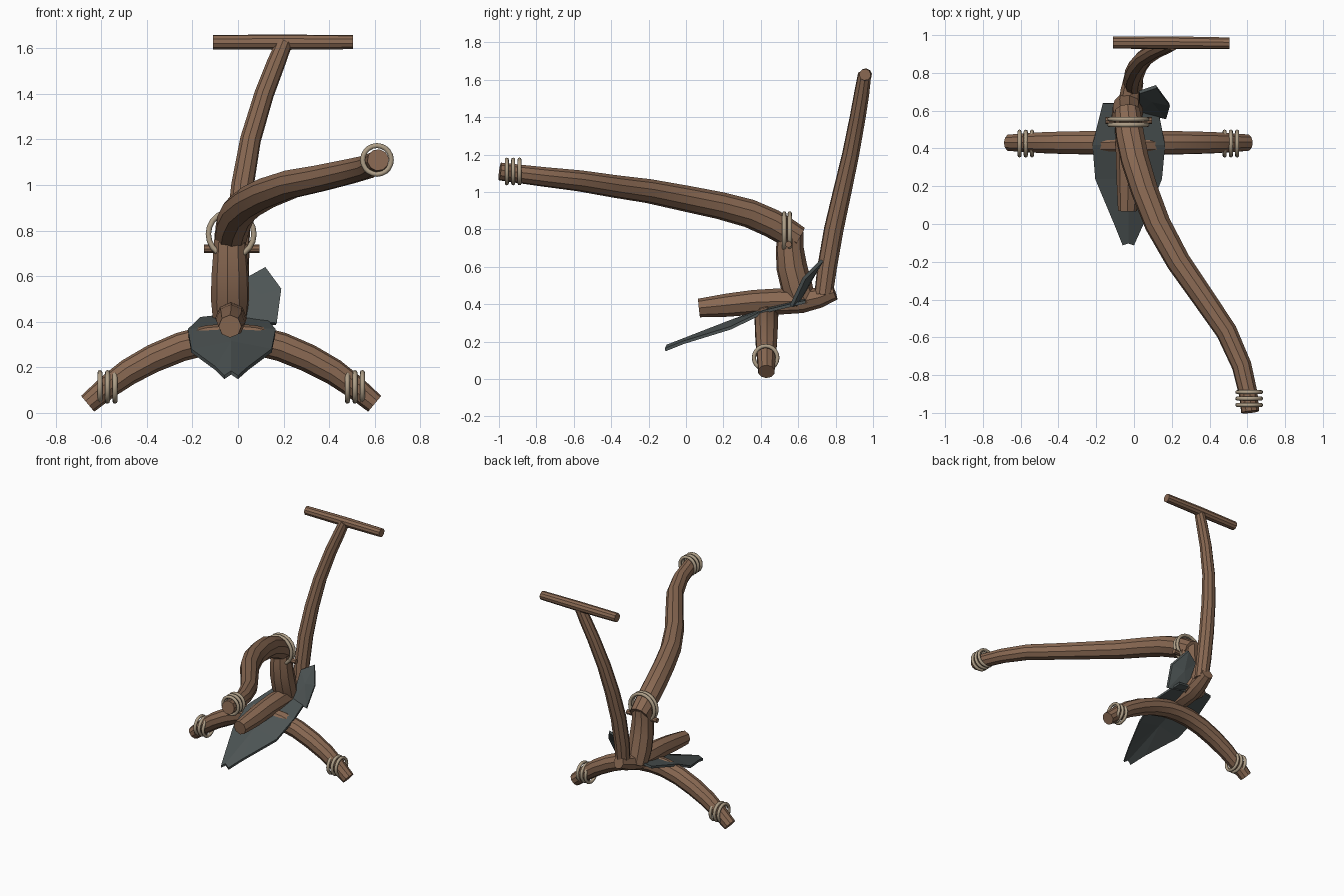
import bpy, bmesh, math
from mathutils import Vector


def material(name, col):
    m = bpy.data.materials.new(name)
    m.diffuse_color = (*col, 1)
    return m


WOOD = material("wood", (0.25, 0.14, 0.085))
IRON = material("iron", (0.075, 0.09, 0.09))
ROPE = material("rope", (0.42, 0.34, 0.24))


def finish(name, bm, mat, smooth=None):
    bmesh.ops.recalc_face_normals(bm, faces=bm.faces[:])
    me = bpy.data.meshes.new(name)
    bm.to_mesh(me)
    bm.free()
    ob = bpy.data.objects.new(name, me)
    bpy.context.collection.objects.link(ob)
    me.materials.append(mat)
    if smooth:
        bpy.ops.object.select_all(action='DESELECT')
        ob.select_set(True)
        bpy.context.view_layer.objects.active = ob
        bpy.ops.object.shade_smooth_by_angle(angle=math.radians(smooth))
    return ob


def log(name, pts, sides=10, smooth=30):
    """Tapered pole through (x, y, z, radius) points."""
    bm = bmesh.new()
    P = [Vector(p[:3]) for p in pts]
    n = len(P)
    tang = [(P[min(i + 1, n - 1)] - P[max(i - 1, 0)]).normalized() for i in range(n)]
    u = tang[0].orthogonal().normalized()
    rings = []
    for p, t, q in zip(P, tang, pts):
        u = (u - t * u.dot(t)).normalized()
        v = t.cross(u)
        rings.append([bm.verts.new(p + q[3] * (u * math.cos(a) + v * math.sin(a)))
                      for a in (2 * math.pi * k / sides for k in range(sides))])
    for a, b in zip(rings, rings[1:]):
        for k in range(sides):
            j = (k + 1) % sides
            bm.faces.new((a[k], a[j], b[j], b[k]))
    bm.faces.new(rings[0])
    bm.faces.new(rings[-1])
    return finish(name, bm, WOOD, smooth)


def ring(name, loc, axis, R, r=0.011, seg=20, sides=8):
    bm = bmesh.new()
    q = Vector((0, 0, 1)).rotation_difference(Vector(axis))
    g = []
    for i in range(seg):
        a = 2 * math.pi * i / seg
        g.append([bm.verts.new(Vector(loc) + q @ Vector((
            (R + r * math.cos(b)) * math.cos(a), (R + r * math.cos(b)) * math.sin(a), r * math.sin(b))))
            for b in (2 * math.pi * k / sides for k in range(sides))])
    for i in range(seg):
        for k in range(sides):
            a, b, j = g[i], g[(i + 1) % seg], (k + 1) % sides
            bm.faces.new((a[k], b[k], b[j], a[j]))
    return finish(name, bm, ROPE, 60)


def plate(name, outline, faces, offset):
    """Sheet metal: folded surface extruded along an offset."""
    bm = bmesh.new()
    vs = [bm.verts.new(p) for p in outline]
    fs = [bm.faces.new([vs[i] for i in f]) for f in faces]
    ex = bmesh.ops.extrude_face_region(bm, geom=fs, use_keep_orig=True)
    bmesh.ops.translate(bm, vec=offset, verts=[e for e in ex['geom'] if isinstance(e, bmesh.types.BMVert)])
    return finish(name, bm, IRON)


# sole log
log("sole", [(-0.035, 0.07, 0.38, 0.05), (-0.03, 0.22, 0.395, 0.062), (-0.03, 0.36, 0.41, 0.066),
             (-0.03, 0.5, 0.415, 0.07), (-0.025, 0.62, 0.415, 0.062), (-0.015, 0.71, 0.435, 0.055),
             (-0.005, 0.795, 0.465, 0.043)], 8)

# upright post
log("post", [(-0.035, 0.625, 0.40, 0.075), (-0.035, 0.59, 0.5, 0.085), (-0.035, 0.565, 0.6, 0.083),
             (-0.035, 0.555, 0.7, 0.075), (-0.035, 0.56, 0.79, 0.068)])

# long draft beam
log("beam", [(0.615, -0.995, 1.11, 0.048), (0.605, -0.9, 1.098, 0.05), (0.57, -0.75, 1.08, 0.053),
             (0.49, -0.57, 1.06, 0.057), (0.36, -0.38, 1.03, 0.061), (0.235, -0.2, 1.005, 0.065),
             (0.125, 0.0, 0.965, 0.07), (0.055, 0.18, 0.928, 0.073), (0.005, 0.34, 0.885, 0.076),
             (-0.02, 0.46, 0.832, 0.077), (-0.03, 0.54, 0.785, 0.074), (-0.035, 0.6, 0.75, 0.068)])

# stilt, grip and peg
log("stilt", [(0.0, 0.735, 0.45, 0.05), (-0.005, 0.755, 0.6, 0.053), (0.0, 0.79, 0.8, 0.053),
              (0.02, 0.835, 1.0, 0.05), (0.055, 0.88, 1.2, 0.046), (0.115, 0.918, 1.4, 0.043),
              (0.165, 0.94, 1.53, 0.041), (0.205, 0.955, 1.63, 0.036)])
log("grip", [(-0.11, 0.96, 1.627, 0.032), (0.2, 0.96, 1.627, 0.034), (0.505, 0.957, 1.627, 0.031)])
log("peg", [(-0.15, 0.548, 0.72, 0.018), (0.095, 0.548, 0.72, 0.018)], 8)

# arched cross bar, mirrored about x = -0.03
half = [(0.63, 0.04, 0.045), (0.54, 0.115, 0.052), (0.45, 0.18, 0.058), (0.34, 0.24, 0.062),
        (0.22, 0.29, 0.064), (0.1, 0.32, 0.065)]
log("cross_bar", [(-0.03 - d, 0.43, z, r) for d, z, r in half] + [(-0.03, 0.43, 0.328, 0.066)]
    + [(-0.03 + d, 0.43, z, r) for d, z, r in reversed(half)])

# rope bindings
for i in range(3):
    d = 0.51 + i * 0.033
    for s in (-1, 1):
        ring("cross_bar_binding", (-0.03 + s * d, 0.426, 0.114), (1, 0, 0), 0.063)
    ring("beam_binding", (0.61, -0.958 + i * 0.034, 1.11), (0, 1, 0), 0.063)
for y in (0.525, 0.555):
    ring("post_binding", (-0.03, y, 0.785), (0, 1, 0), 0.1, 0.012)

# pointed share under the sole, folded along its middle
share = [(-0.03, -0.1, 0.168), (-0.06, -0.11, 0.148), (-0.1, -0.01, 0.188), (-0.205, 0.24, 0.265),
         (-0.22, 0.42, 0.352), (-0.165, 0.64, 0.405), (-0.03, 0.64, 0.42),
         (0.12, 0.64, 0.405), (0.165, 0.42, 0.352), (0.148, 0.24, 0.265),
         (0.045, -0.01, 0.188), (0.0, -0.11, 0.148), (-0.03, 0.24, 0.3), (-0.03, 0.42, 0.365)]
plate("share", share, [(0, 1, 2, 12), (2, 3, 12), (12, 3, 4, 13), (13, 4, 5, 6),
                       (0, 12, 10, 11), (12, 9, 10), (12, 13, 8, 9), (13, 6, 7, 8)], (0, -0.003, 0.016))

# turning board on the right
board = [(0.03, 0.69, 0.59), (0.12, 0.72, 0.64), (0.19, 0.625, 0.545), (0.17, 0.555, 0.395),
         (0.03, 0.585, 0.405), (0.095, 0.645, 0.52)]
plate("turning_board", board, [(i, (i + 1) % 5, 5) for i in range(5)], (-0.004, 0.015, -0.01))
